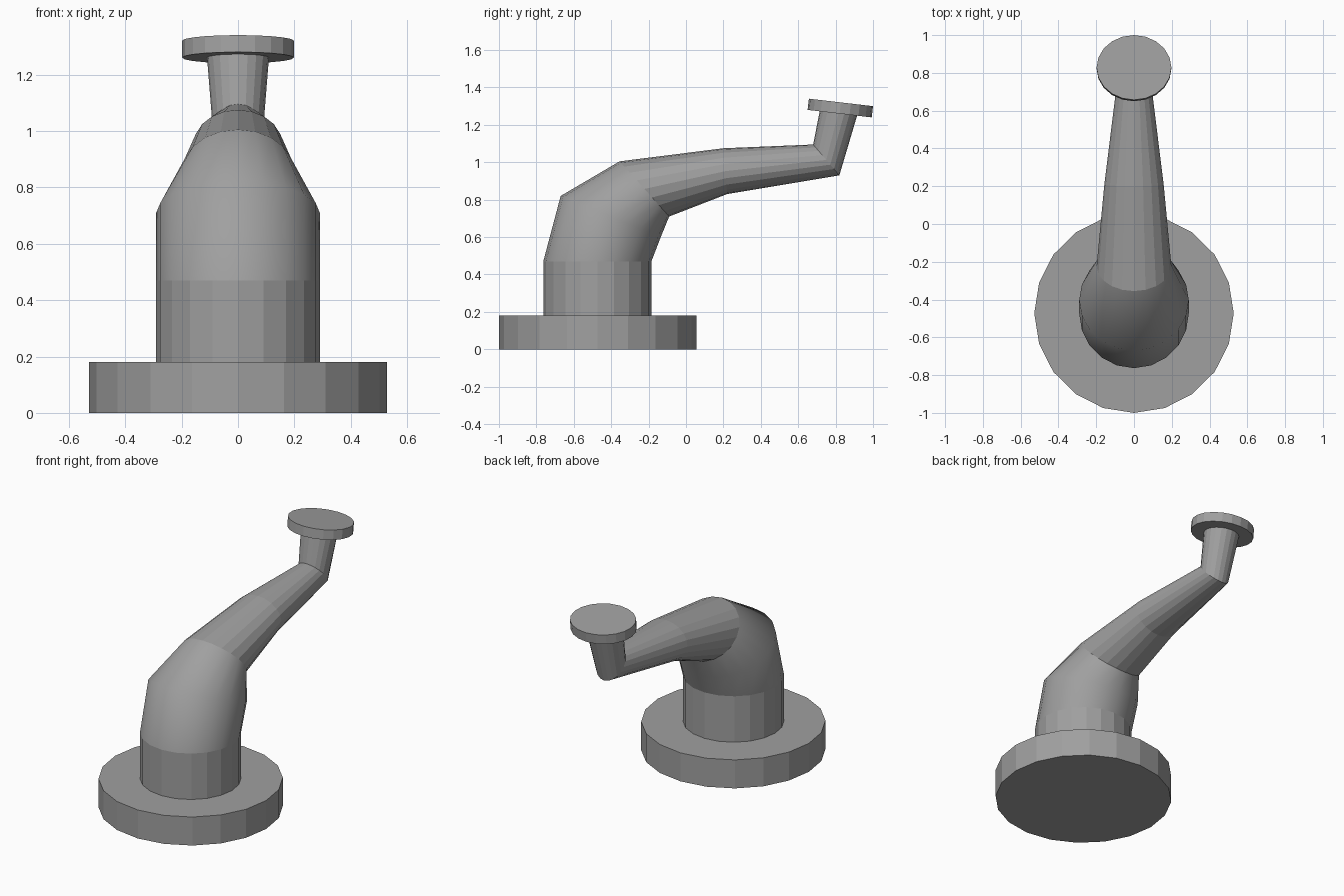
import bpy, bmesh, math
from mathutils import Vector

cube = bpy.data.objects.get("Cube")
if cube:
    bpy.data.objects.remove(cube, do_unlink=True)

SIDES = 20
GREY = (0.35, 0.35, 0.35, 1)
grey = bpy.data.materials.new("plain_grey")
grey.use_nodes = True
grey.diffuse_color = GREY
grey.node_tree.nodes["Principled BSDF"].inputs["Base Color"].default_value = GREY


def ring(outer, inner, half_width):
    """Elliptical section spanning two (y, z) points, with a half width in x."""
    a, b = Vector((0, *outer)), Vector((0, *inner))
    mid, arm = (a + b) / 2, (a - b) / 2
    side = Vector((half_width, 0, 0))
    angles = [math.tau * i / SIDES for i in range(SIDES)]
    return [mid + arm * math.cos(t) + side * math.sin(t) for t in angles]


def loft(name, sections, caps=False, smooth=False):
    """Skin a tube through the sections."""
    bm = bmesh.new()
    rows = [[bm.verts.new(p) for p in ring(*s)] for s in sections]
    for low, high in zip(rows, rows[1:]):
        for i in range(SIDES):
            j = (i + 1) % SIDES
            bm.faces.new((low[i], low[j], high[j], high[i])).smooth = smooth
    if caps:
        bm.faces.new(rows[0])
        bm.faces.new(rows[-1])
    bmesh.ops.recalc_face_normals(bm, faces=bm.faces)
    mesh = bpy.data.meshes.new(name)
    bm.to_mesh(mesh)
    bm.free()
    mesh.materials.append(grey)
    obj = bpy.data.objects.new(name, mesh)
    bpy.context.collection.objects.link(obj)
    return obj


# Sections shared between neighbouring parts
foot = ((-0.763, 0.18), (-0.185, 0.18), 0.29)
shoulder = ((-0.763, 0.47), (-0.185, 0.47), 0.29)
bend = ((-0.67, 0.82), (-0.135, 0.60), 0.29)
arm_root = ((-0.355, 1.005), (-0.09, 0.71), 0.198)
arm_mid = ((0.20, 1.075), (0.22, 0.83), 0.157)
wrist = ((0.68, 1.095), (0.82, 0.93), 0.09)
neck_top = ((0.715, 1.275), (0.915, 1.25), 0.11)

# Round base
loft("base", [((-1.0, 0), (0.055, 0), 0.528),
              ((-1.0, 0.18), (0.055, 0.18), 0.528)], caps=True)

# Column, curved elbow, tapering arm and upright neck
loft("column", [foot, shoulder])
loft("elbow", [shoulder, bend, arm_root], smooth=True)
loft("arm", [arm_root, arm_mid, wrist])
loft("neck", [wrist, neck_top])

# Tilted disc on the end
loft("end_disc", [((0.65, 1.28), (0.993, 1.24), 0.198),
                  ((0.657, 1.34), (1.0, 1.30), 0.198)], caps=True)
